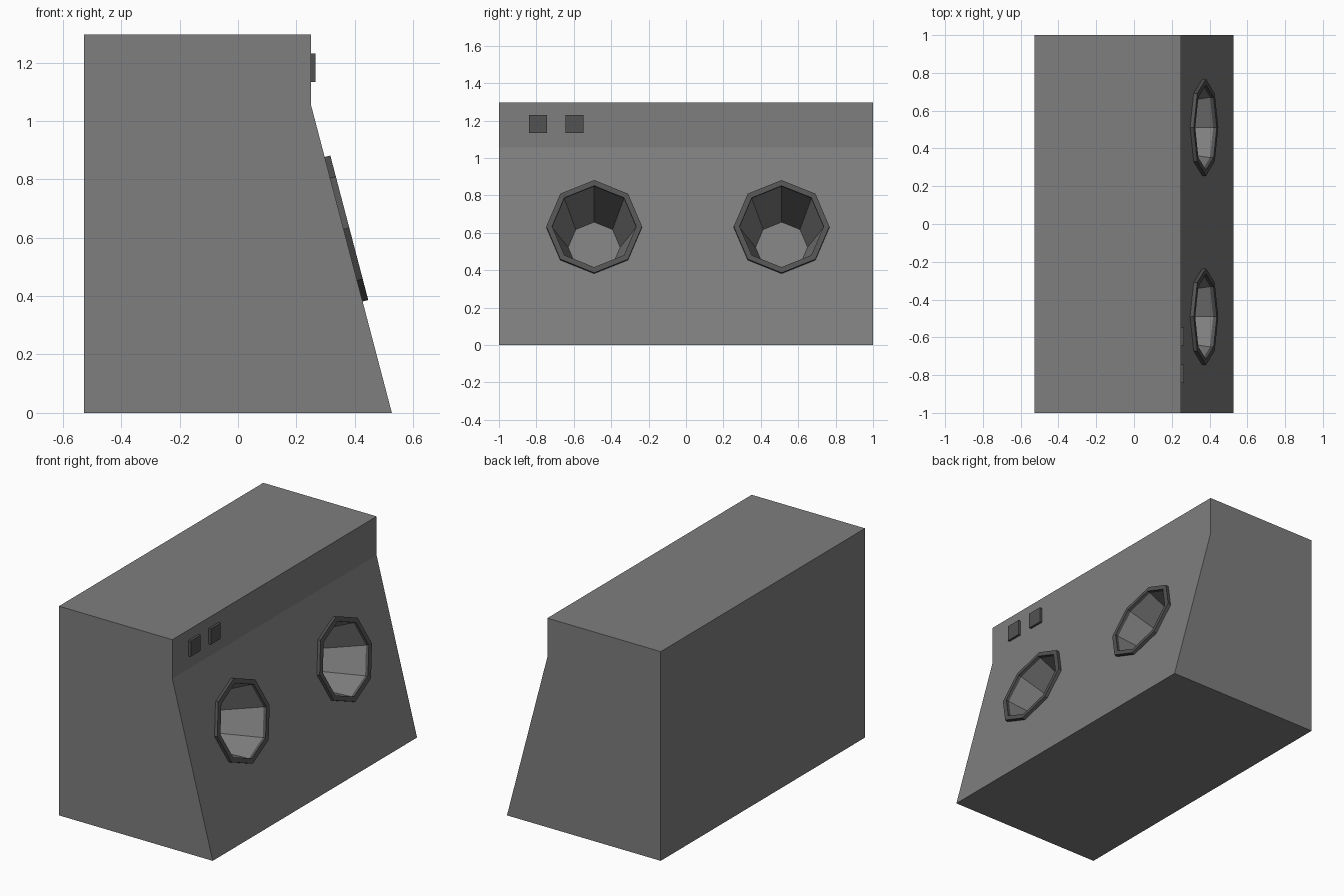
import bpy, bmesh, math
from mathutils import Matrix, Vector

if "Cube" in bpy.data.objects:
    bpy.data.objects.remove(bpy.data.objects["Cube"])


def material(name, v):
    m = bpy.data.materials.new(name)
    m.diffuse_color = (v, v, v, 1)
    m.use_nodes = True
    m.node_tree.nodes["Principled BSDF"].inputs["Base Color"].default_value = m.diffuse_color
    return m


GREY = material("mid_grey", 0.21)
DARK = material("dark_grey", 0.085)


def add(name, bm, mat):
    bmesh.ops.recalc_face_normals(bm, faces=bm.faces[:])
    me = bpy.data.meshes.new(name)
    bm.to_mesh(me)
    bm.free()
    me.materials.append(mat)
    ob = bpy.data.objects.new(name, me)
    bpy.context.collection.objects.link(ob)
    return ob


def lathe8(name, profile, mat, frame, closed):
    """Octagonal solid from (radius, height) points; closed = ring section."""
    bm = bmesh.new()
    rings = [[bm.verts.new(frame @ Vector((r * math.cos(i * math.pi / 4),
                                           r * math.sin(i * math.pi / 4), h)))
              for i in range(8)] for r, h in profile]
    pairs = list(zip(rings, rings[1:]))
    if closed:
        pairs.append((rings[-1], rings[0]))
    else:
        bm.faces.new(rings[0])
        bm.faces.new(rings[-1])
    for a, b in pairs:
        for i in range(8):
            j = (i + 1) % 8
            bm.faces.new((a[i], a[j], b[j], b[i]))
    return add(name, bm, mat)


# Cabinet: side profile extruded along y
X, STEP_X, STEP_Z, TOP = 0.527, 0.25, 1.055, 1.296
bm = bmesh.new()
outline = [(-X, 0), (X, 0), (STEP_X, STEP_Z), (STEP_X, TOP), (-X, TOP)]
face = bm.faces.new([bm.verts.new((x, -1, z)) for x, z in outline])
ext = bmesh.ops.extrude_face_region(bm, geom=[face])
bmesh.ops.translate(bm, vec=(0, 2, 0),
                    verts=[g for g in ext["geom"] if isinstance(g, bmesh.types.BMVert)])
cabinet = add("cabinet", bm, GREY)

# Speakers: frame on the sloping face, raised rim and a tapered recess
normal = Vector((STEP_Z, 0, X - STEP_X)).normalized()
side = Vector((0, 1, 0))
up = normal.cross(side)
CZ = 0.629
CX = X - (X - STEP_X) * CZ / STEP_Z
cutters = []
for label, y in (("left", -0.491), ("right", 0.511)):
    frame = Matrix.Translation((CX, y, CZ)) @ Matrix((side, up, normal)).transposed().to_4x4()
    lathe8("speaker_rim_" + label,
           [(0.256, 0), (0.256, 0.02), (0.225, 0.02), (0.225, 0)], DARK, frame, True)
    cutter = lathe8("recess_cutter_" + label,
                    [(0.139, -0.42), (0.225, 0), (0.227, 0.01)], GREY, frame, False)
    mod = cabinet.modifiers.new("recess", "BOOLEAN")
    mod.operation, mod.solver, mod.object = "DIFFERENCE", "EXACT", cutter
    cutters.append(cutter)

# Bake the recesses and remove the cutters
bpy.context.view_layer.update()
baked = bpy.data.meshes.new_from_object(
    cabinet.evaluated_get(bpy.context.evaluated_depsgraph_get()))
cabinet.modifiers.clear()
cabinet.data = baked
for c in cutters:
    bpy.data.objects.remove(c)

# Two square buttons on the upright strip
for n, y in enumerate((-0.792, -0.596)):
    bm = bmesh.new()
    bmesh.ops.create_cube(bm, size=1)
    bmesh.ops.scale(bm, vec=(0.015, 0.097, 0.097), verts=bm.verts)
    bmesh.ops.translate(bm, vec=(STEP_X + 0.0075, y, 1.182), verts=bm.verts)
    add("button_%d" % (n + 1), bm, DARK)
